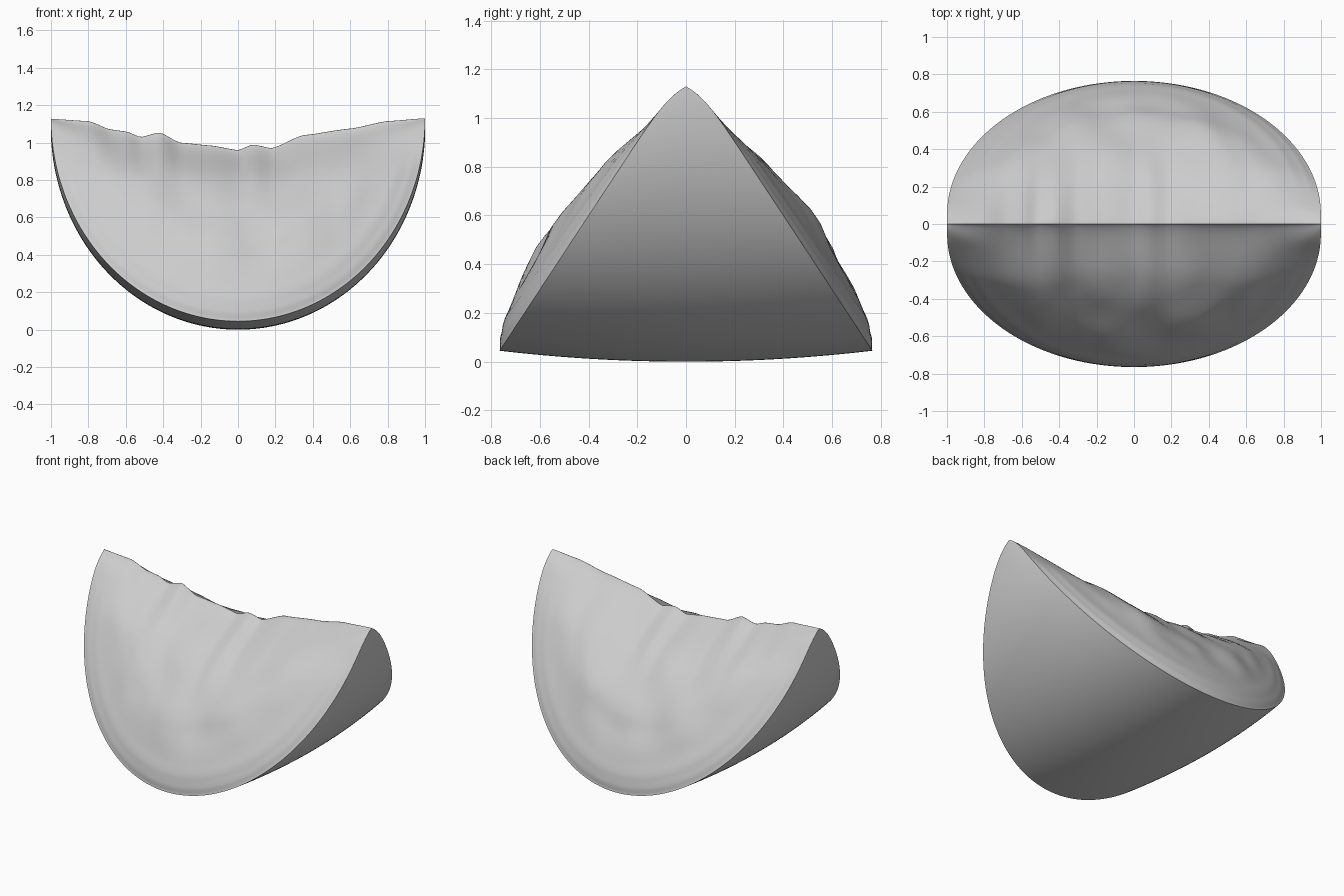
import bpy, math
from mathutils import Vector, noise

cube = bpy.data.objects.get("Cube")
if cube:
    bpy.data.objects.remove(cube)

TOP, DEPTH, SLOPE = 1.13, 1.085, 0.705
COLS, ROWS = 140, 64

# Uneven crest line: (x, z)
CREST = [(-1, 1.127), (-.8, 1.115), (-.68, 1.07), (-.6, 1.06), (-.52, 1.03),
         (-.42, 1.055), (-.31, 1.0), (-.15, .985), (0, .96), (.08, .99),
         (.18, .97), (.35, 1.04), (.6, 1.075), (.8, 1.115), (1, 1.13)]
# How far the cut face swells outwards, by distance from the middle
SWELL = [(0, .08), (.26, .1), (.46, .095), (.6, .122), (.7, .11),
         (.88, .066), (.95, .033), (1, 0)]


def lookup(points, x):
    """Smoothly interpolate a list of (position, value) pairs."""
    for (x0, y0), (x1, y1) in zip(points, points[1:]):
        if x <= x1:
            t = max(0, (x - x0) / (x1 - x0))
            return y0 + (y1 - y0) * (0.6 * t + 0.4 * t * t * (3 - 2 * t))
    return points[-1][1]


def half_width(x, z, side):
    """Distance of the cut face from the middle plane."""
    h = max(TOP - z, 0)
    r = math.hypot(x, h / DEPTH)
    # wedge with rounded tips
    wedge = h * SLOPE + .05 * (1 - h / DEPTH) * (1 - math.exp(-h / .05))
    # swelling, fading towards the tips, with soft lumps in the middle
    steep = min(h / DEPTH / max(r, .001), 1)
    gate = max(0, min(1, (h - .08) / .24))
    swell = lookup(SWELL, min(r, 1)) * (.4 + .6 * steep) * gate * gate * (3 - 2 * gate)
    inner = max(0, min(1, (.8 - r) / .15))
    swell += .03 * inner * noise.noise(Vector((x * 4, z * 4, side * 7)))
    # close up at the crest
    drop = max(lookup(CREST, x) - z, 0) / (.004 + .11 * (1 - x * x))
    return (wedge + swell) * (1 - math.exp(-drop ** 1.25))


def rim(a):
    return math.cos(a), TOP - DEPTH * math.sin(a)


def flesh_point(a, v):
    x, bottom = rim(a)
    side = 1 if v > 0 else -1
    t = math.cos(abs(v) * math.pi / 2) ** 2
    z = bottom + (lookup(CREST, x) - bottom) * t
    return x, side * half_width(x, z, side), z


def rind_point(a, v):
    x, z = rim(a)
    bow = .045 * math.sin(a) * (1 - v * v)
    return (x + bow * math.cos(a), v * half_width(x, z, 1),
            z - bow * math.sin(a))


def sheet(name, point, flip, material):
    """Smooth surface swept from one pointed end to the other."""
    verts = [point(math.pi * i / COLS, 2 * j / ROWS - 1)
             for i in range(COLS + 1) for j in range(ROWS + 1)]
    faces = []
    for i in range(COLS):
        for j in range(ROWS):
            k = i * (ROWS + 1) + j
            f = (k, k + 1, k + ROWS + 2, k + ROWS + 1)
            faces.append(f[::-1] if flip else f)
    mesh = bpy.data.meshes.new(name)
    mesh.from_pydata(verts, [], faces)
    mesh.materials.append(material)
    mesh.shade_smooth()
    ob = bpy.data.objects.new(name, mesh)
    bpy.context.collection.objects.link(ob)


grey = bpy.data.materials.new("light_grey")
grey.use_nodes = True
colour = (.6, .6, .6, 1)
grey.diffuse_color = colour
grey.node_tree.nodes["Principled BSDF"].inputs["Base Color"].default_value = colour

# Cut faces with their crest, and the outer skin
sheet("flesh", flesh_point, True, grey)
sheet("rind", rind_point, False, grey)
